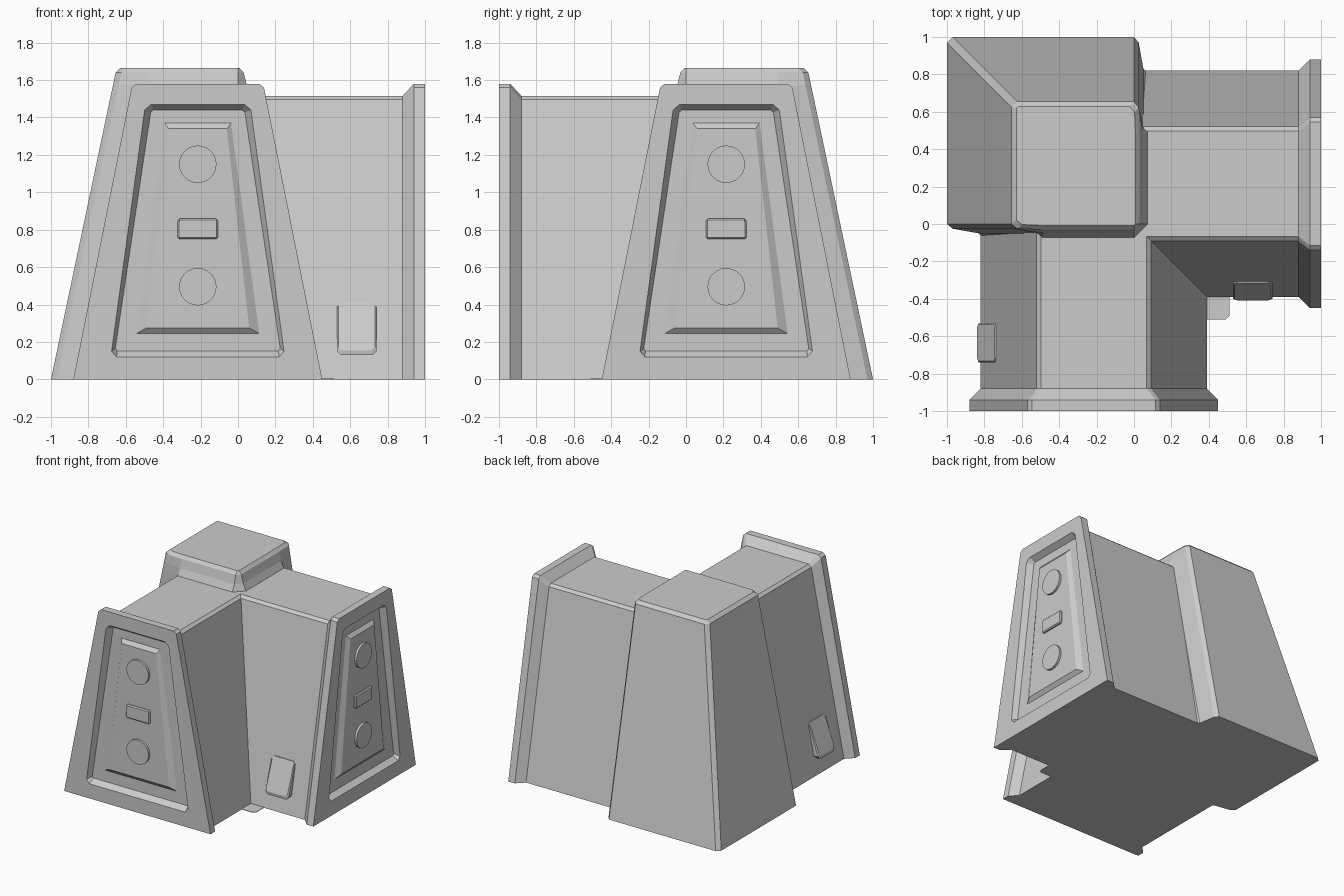
import bpy, bmesh, math

if "Cube" in bpy.data.objects:
    bpy.data.objects.remove(bpy.data.objects["Cube"])

AXIS = 0.215


def wing_a(u, d, z):
    """Front wing: u across, d distance outward, z up."""
    return (-AXIS + u, -d, z)


def wing_b(u, d, z):
    """Right wing, mirror of the front wing over the corner diagonal."""
    return (d, AXIS - u, z)


def loft(name, rings, bevel=0.0):
    """Closed flat-shaded solid through rings of equal point count."""
    bm = bmesh.new()
    vs = [[bm.verts.new(p) for p in r] for r in rings]
    n = len(rings[0])
    for lo, hi in zip(vs, vs[1:]):
        for i in range(n):
            j = (i + 1) % n
            bm.faces.new((lo[i], lo[j], hi[j], hi[i]))
    bm.faces.new(vs[0])
    bm.faces.new(vs[-1])
    bmesh.ops.remove_doubles(bm, verts=bm.verts, dist=0.0005)
    bmesh.ops.recalc_face_normals(bm, faces=bm.faces)
    me = bpy.data.meshes.new(name)
    bm.to_mesh(me)
    bm.free()
    ob = bpy.data.objects.new(name, me)
    bpy.context.collection.objects.link(ob)
    if bevel:
        m = ob.modifiers.new("bevel", 'BEVEL')
        m.width, m.segments = bevel, 1
    return ob


def trapezoid(wb, zb, wt, zt, cb=0.0, ct=0.0):
    """Eight-point trapezoid outline with cut bottom and top corners."""
    k = (wt - wb) / (zt - zb)
    half = [(wb - cb, zb), (wb + k * cb, zb + cb), (wt - k * ct, zt - ct), (wt - ct, zt)]
    return half + [(-u, z) for u, z in reversed(half)]


# Wing cross-sections: wall, flange, recess, raised panel
wall = trapezoid(0.605, 0, 0.303, 1.515, 0, 0.02)
flange = trapezoid(0.665, 0, 0.35, 1.58, 0, 0.02)
rim = trapezoid(0.465, 0.12, 0.28, 1.47, 0.03, 0.03)
floor = trapezoid(0.443, 0.152, 0.25, 1.44, 0.012, 0.012)
panel = trapezoid(0.328, 0.245, 0.178, 1.37)
panel_top = trapezoid(0.275, 0.275, 0.155, 1.34)
stations = [(wall, -0.05), (wall, 0.88), (flange, 0.94), (flange, 1.0), (rim, 1.0),
            (floor, 0.955), (panel, 0.955), (panel_top, 0.98)]

for label, place, side in (("front", wing_a, -1), ("right", wing_b, 1)):
    loft(label + "_wing", [[place(u, d, z) for u, z in sec] for sec, d in stations])

    # Round studs
    for pos, zc in (("lower", 0.495), ("upper", 1.15)):
        ang = [2 * math.pi * i / 24 for i in range(24)]
        loft(f"{label}_{pos}_stud",
             [[place(0.1 * math.cos(a), d, zc + 0.1 * math.sin(a)) for a in ang]
              for d in (0.97, 0.998)])

    # Bar between the studs
    loft(label + "_bar",
         [[place(u, d, z) for u, z in trapezoid(0.108, 0.75, 0.107, 0.86, 0.01, 0.01)]
          for d in (0.97, 0.99)]
         + [[place(u, 0.998, z) for u, z in trapezoid(0.1, 0.758, 0.099, 0.852)]])

    # Wedge-shaped wall hatch, flush at its top edge
    outline = [(0.53, 0.15), (0.55, 0.13), (0.72, 0.13), (0.74, 0.15),
               (0.74, 0.39), (0.72, 0.41), (0.55, 0.41), (0.53, 0.39)]

    def hatch_ring(out, scale):
        pts = []
        for d, z in outline:
            d = 0.635 + (d - 0.635) * scale
            z = 0.41 + (z - 0.41) * (1 - (1 - scale) * 1.3)
            lift = out * (0.15 + 0.85 * (0.41 - z) / 0.26) if out > 0 else out
            pts.append(place(side * (0.605 - 0.2 * z + lift), d, z))
        return pts
    loft(label + "_hatch", [hatch_ring(-0.02, 1), hatch_ring(0.04, 1), hatch_ring(0.052, 0.93)])


# Corner tower: horizontal rings, symmetric over the diagonal
def tower_ring(z, s, lip, inset=0.0):
    y = -lip
    knee = max(y, -0.05)
    edge = max(y, -0.025) + inset
    half = [(-1 + s + inset, 0.97 - s), (-1 + s + inset, inset), (-0.97 + s + inset, edge),
            (-0.83 + s, knee + inset), (-0.81 + s, y + inset), (0, y + inset)]
    return [(x, yy, z) for x, yy in half] + [(-yy, -x, z) for x, yy in reversed(half)]


loft("corner_tower", [tower_ring(0, 0, 0.075), tower_ring(1.51, 0.318, 0.075),
                      tower_ring(1.57, 0.331, 0.048), tower_ring(1.64, 0.345, 0.03),
                      tower_ring(1.665, 0.35, 0.03, 0.022)])

# Thin floor tile in the inside corner
tile = [(0.36, -0.36), (0.36, -0.51), (0.49, -0.51), (0.51, -0.49), (0.51, -0.36)]
loft("corner_floor_tile", [[(x, y, z) for x, y in tile] for z in (0, 0.004)])
